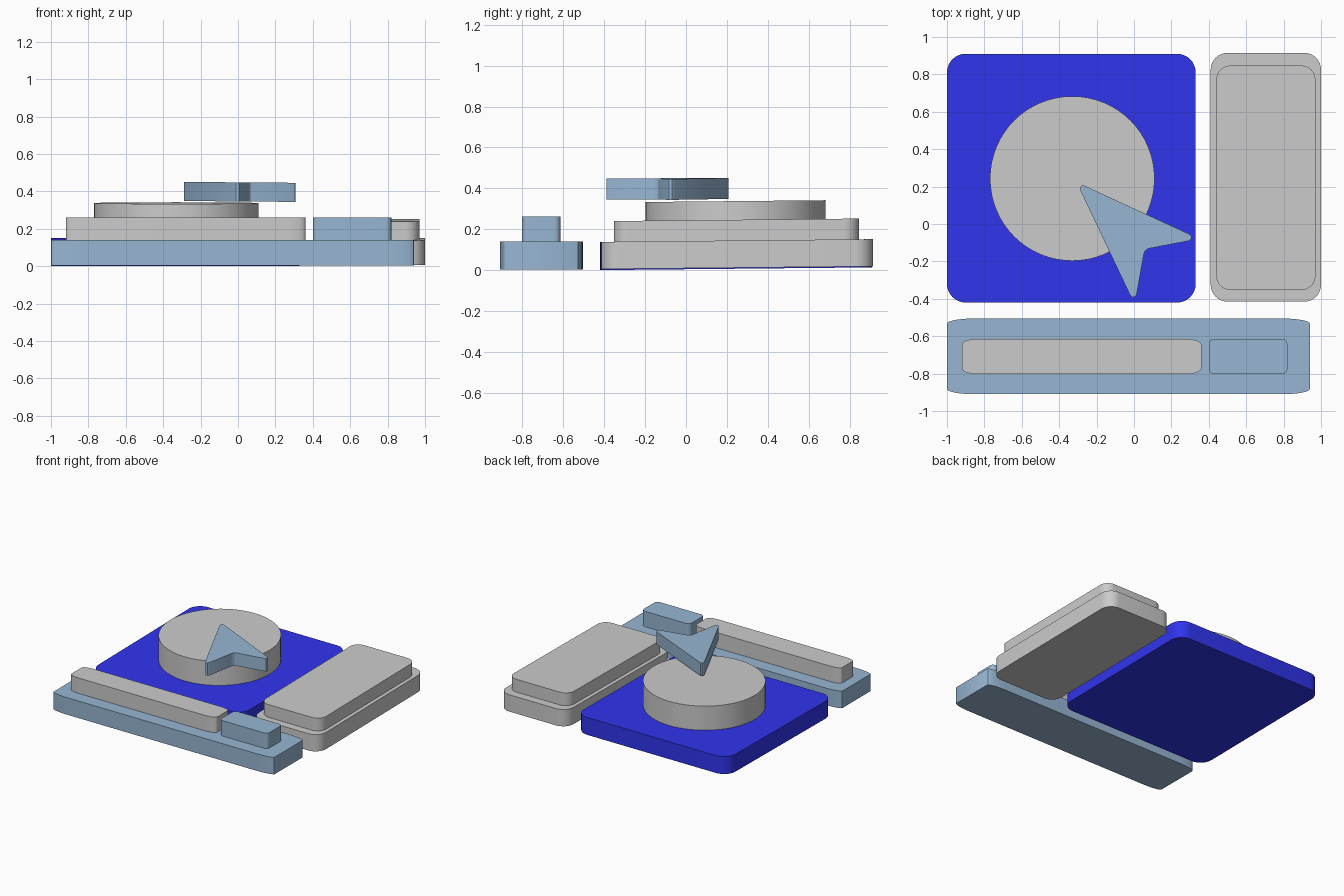
import bpy
import bmesh
import math

if "Cube" in bpy.data.objects:
    bpy.data.objects.remove(bpy.data.objects["Cube"])


def make_material(name, color):
    mat = bpy.data.materials.new(name)
    mat.diffuse_color = (*color, 1)
    mat.use_nodes = True
    mat.node_tree.nodes["Principled BSDF"].inputs["Base Color"].default_value = mat.diffuse_color
    return mat


blue = make_material("blue", (0.03, 0.035, 0.85))
steel = make_material("steel_blue", (0.31, 0.47, 0.65))


def extrude_outline(name, outline, z0, z1, mat=None, slope_x=0.0, slope_y=0.0):
    """Solid prism from a counter-clockwise outline, with an optional slight lean."""
    bm = bmesh.new()
    face = bm.faces.new([bm.verts.new((x, y, z0)) for x, y in outline])
    top = bmesh.ops.extrude_face_region(bm, geom=[face])["geom"]
    for v in top:
        if isinstance(v, bmesh.types.BMVert):
            v.co.z = z1
    cx = sum(p[0] for p in outline) / len(outline)
    y_front = min(p[1] for p in outline)
    for v in bm.verts:
        v.co.z += slope_x * (v.co.x - cx) + slope_y * (v.co.y - y_front)
    bmesh.ops.recalc_face_normals(bm, faces=bm.faces)
    mesh = bpy.data.meshes.new(name)
    bm.to_mesh(mesh)
    bm.free()
    obj = bpy.data.objects.new(name, mesh)
    bpy.context.collection.objects.link(obj)
    if mat:
        mesh.materials.append(mat)
    mesh.shade_smooth()
    mesh.set_sharp_from_angle(angle=math.radians(30))
    return obj


def rounded_rect(x0, x1, y0, y1, rx, ry, steps=8):
    """Rectangle outline with elliptical corners."""
    centres = [(x1 - rx, y1 - ry), (x0 + rx, y1 - ry),
               (x0 + rx, y0 + ry), (x1 - rx, y0 + ry)]
    pts = []
    for i, (cx, cy) in enumerate(centres):
        for s in range(steps + 1):
            a = math.pi / 2 * (i + s / steps)
            pts.append((cx + rx * math.cos(a), cy + ry * math.sin(a)))
    return pts


# large square tile with a disc
extrude_outline("square_tile", rounded_rect(-1, 0.33, -0.42, 0.91, 0.1, 0.1),
                0, 0.138, blue, slope_y=0.01)
circle = [(-0.33 + 0.44 * math.cos(math.tau * i / 64),
           0.243 + 0.44 * math.sin(math.tau * i / 64)) for i in range(64)]
extrude_outline("disc", circle, 0.142, 0.333, slope_y=0.01)

# tall side panel, two layers
extrude_outline("side_panel", rounded_rect(0.41, 1, -0.415, 0.915, 0.09, 0.09),
                0.005, 0.138, slope_y=0.01)
extrude_outline("side_panel_top", rounded_rect(0.44, 0.97, -0.353, 0.847, 0.075, 0.075),
                0.138, 0.24, slope_y=0.01)

# long front bar with a field and a button
extrude_outline("front_bar", rounded_rect(-1, 0.94, -0.91, -0.505, 0.15, 0.028),
                0.004, 0.139, steel)
extrude_outline("bar_field", rounded_rect(-0.92, 0.36, -0.803, -0.614, 0.09, 0.03),
                0.138, 0.261)
extrude_outline("bar_button", rounded_rect(0.40, 0.82, -0.803, -0.614, 0.03, 0.03),
                0.138, 0.261, steel)

# pointer arrow floating over the disc
arrow = [(-0.272, 0.208), (-0.283, 0.204), (-0.288, 0.19), (-0.285, 0.175),
         (-0.022, -0.378), (-0.012, -0.39), (0.005, -0.39), (0.014, -0.378),
         (0.052, -0.165), (0.057, -0.148), (0.067, -0.136), (0.085, -0.13),
         (0.293, -0.09), (0.304, -0.083), (0.308, -0.068), (0.298, -0.055)]
extrude_outline("pointer_arrow", arrow, 0.346, 0.448, steel, slope_x=-0.008)
